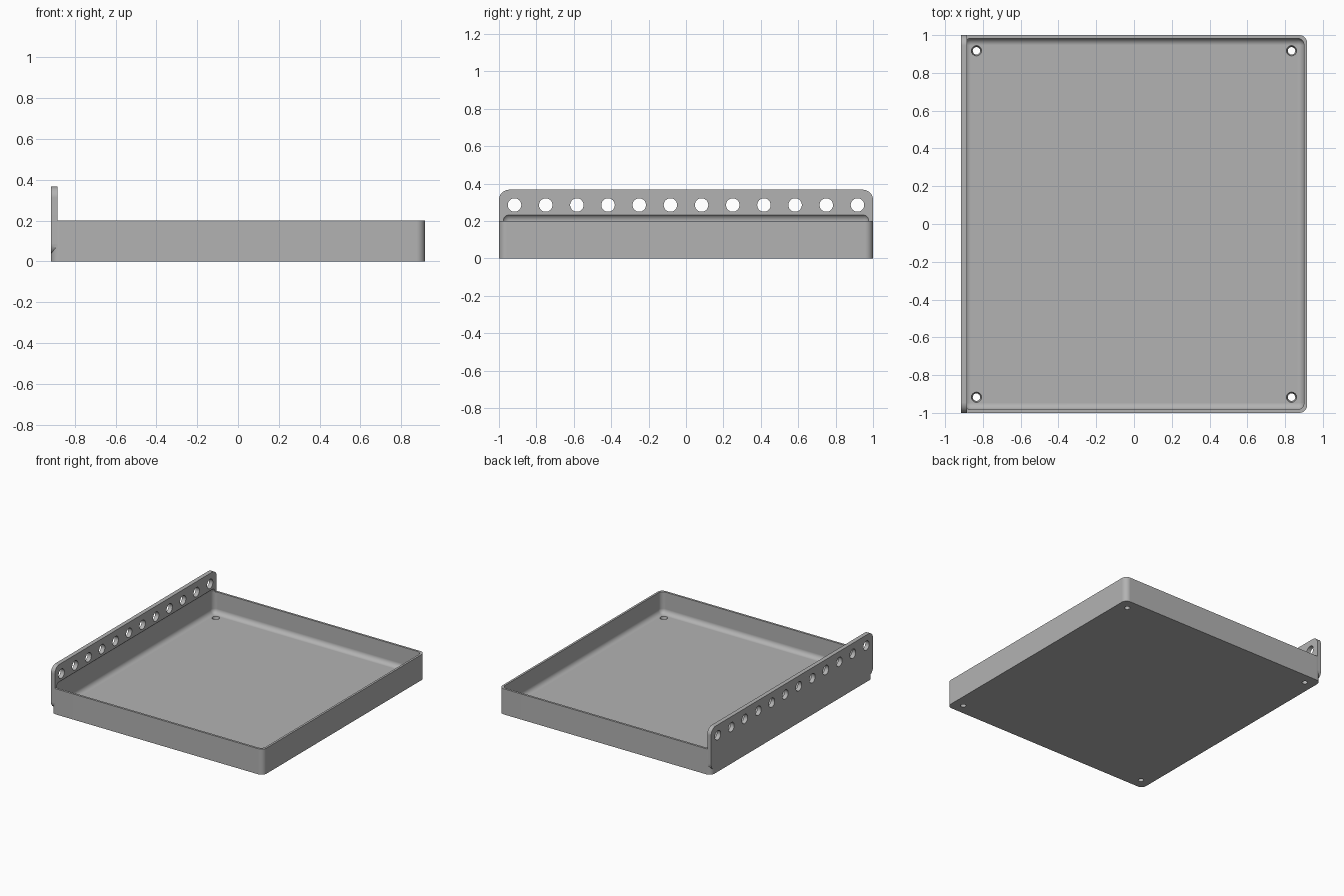
import bpy, bmesh, math
from mathutils import Matrix, Vector

cube = bpy.data.objects.get("Cube")
if cube:
    bpy.data.objects.remove(cube, do_unlink=True)

grey = bpy.data.materials.new("plain_grey")
grey.use_nodes = True
colour = (0.45, 0.45, 0.45, 1)
grey.diffuse_color = colour
grey.node_tree.nodes["Principled BSDF"].inputs["Base Color"].default_value = colour

HALF_X, HALF_Y = 0.917, 1.0
RIM, FLOOR, WALL = 0.2, 0.033, 0.0167


def finish(name, bm):
    mesh = bpy.data.meshes.new(name)
    bm.to_mesh(mesh)
    bm.free()
    mesh.materials.append(grey)
    obj = bpy.data.objects.new(name, mesh)
    bpy.context.collection.objects.link(obj)
    return obj


def rounded_box(name, low, high, radius, axes):
    """Box whose edges parallel to the given axes are rounded."""
    low, high = Vector(low), Vector(high)
    bm = bmesh.new()
    bmesh.ops.create_cube(bm, size=1, matrix=Matrix.Translation((low + high) / 2)
                          @ Matrix.Diagonal((high - low).to_4d()))
    edges = [e for e in bm.edges
             if any(abs((e.verts[0].co - e.verts[1].co)[a]) > 1e-4 for a in axes)]
    bmesh.ops.bevel(bm, geom=edges, offset=radius, segments=8, profile=0.5,
                    affect='EDGES', clamp_overlap=True)
    return finish(name, bm)


def combine(target, other, operation):
    mod = target.modifiers.new("combine", 'BOOLEAN')
    mod.operation, mod.solver, mod.object = operation, 'EXACT', other
    bpy.context.view_layer.objects.active = target
    bpy.ops.object.modifier_apply(modifier=mod.name)
    bpy.data.objects.remove(other, do_unlink=True)


# Tray block with rounded upright corners
tray = rounded_box("tray", (-HALF_X, -HALF_Y, 0), (HALF_X, HALF_Y, RIM), 0.042, [2])

# Tall mounting plate along one side
plate = rounded_box("mounting_plate", (-HALF_X, -HALF_Y, 0.033),
                    (-HALF_X + 0.033, HALF_Y, 0.367), 0.055, [0])
combine(tray, plate, 'UNION')

# Hollow, rounded all over, reaching slightly into the plate
inner_x, inner_y = HALF_X - WALL, HALF_Y - WALL
pocket = rounded_box("pocket_cutter", (-inner_x, -inner_y, FLOOR),
                     (inner_x, inner_y, RIM + 0.038), 0.037, [0, 1, 2])
combine(tray, pocket, 'DIFFERENCE')

# Row of plate holes and four tapered floor holes
bm = bmesh.new()
for i in range(12):
    spot = Matrix.Translation((-HALF_X, (i - 5.5) / 6, 0.285))
    bmesh.ops.create_cone(bm, cap_ends=True, segments=32, radius1=0.036, radius2=0.036,
                          depth=0.2, matrix=spot @ Matrix.Rotation(math.pi / 2, 4, 'Y'))
for sx in (-1, 1):
    for sy in (-1, 1):
        spot = Matrix.Translation((sx * 0.834, sy * 0.917, FLOOR / 2))
        bmesh.ops.create_cone(bm, cap_ends=True, segments=32, radius1=0.018,
                              radius2=0.029, depth=0.05, matrix=spot)
combine(tray, finish("hole_cutter", bm), 'DIFFERENCE')

# Smooth curves, crisp edges, flat faces kept flat
bpy.ops.object.select_all(action='DESELECT')
tray.select_set(True)
bpy.context.view_layer.objects.active = tray
bpy.ops.object.shade_smooth_by_angle(angle=math.radians(30))
weighted = tray.modifiers.new("even_shading", 'WEIGHTED_NORMAL')
weighted.keep_sharp = True
